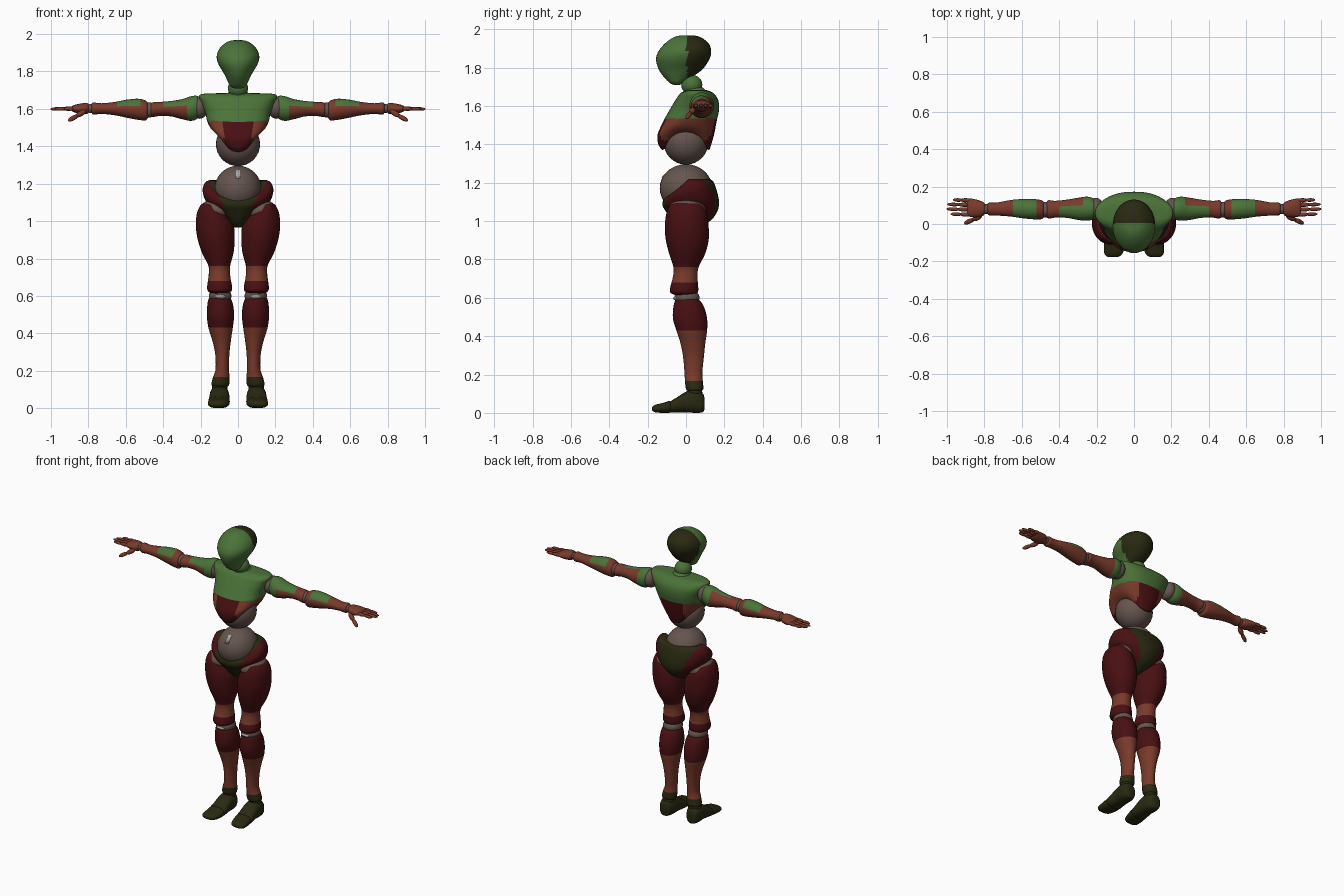
import bpy, bmesh
from math import cos, sin, pi
from mathutils import Vector, Matrix

if "Cube" in bpy.data.objects:
    bpy.data.objects.remove(bpy.data.objects["Cube"])

COLOURS = {
    "green": (0.07, 0.17, 0.04),
    "rust": (0.19, 0.042, 0.024),
    "dark_red": (0.065, 0.005, 0.006),
    "olive": (0.022, 0.022, 0.006),
    "taupe": (0.13, 0.09, 0.077),
    "light_grey": (0.4, 0.38, 0.37),
}
NAMES = list(COLOURS)
MATS = []
for label, rgb in COLOURS.items():
    m = bpy.data.materials.new(label)
    m.use_nodes = True
    m.diffuse_color = (*rgb, 1)
    bsdf = m.node_tree.nodes["Principled BSDF"]
    bsdf.inputs["Base Color"].default_value = (*rgb, 1)
    bsdf.inputs["Roughness"].default_value = 0.7
    MATS.append(m)


def finish(name, bm, colour):
    """Turn a bmesh into a smooth object; colour is a name or a rule(centre, normal)."""
    bmesh.ops.recalc_face_normals(bm, faces=bm.faces)
    bm.normal_update()
    used = []
    for f in bm.faces:
        key = colour if isinstance(colour, str) else colour(f.calc_center_median(), f.normal)
        if key not in used:
            used.append(key)
        f.material_index = used.index(key)
        f.smooth = True
    mesh = bpy.data.meshes.new(name)
    bm.to_mesh(mesh)
    bm.free()
    for key in used:
        mesh.materials.append(MATS[NAMES.index(key)])
    ob = bpy.data.objects.new(name, mesh)
    bpy.context.collection.objects.link(ob)
    return ob


def smooth_rings(rings, steps):
    """Catmull-Rom interpolation between the given cross-sections."""
    out = []
    last = len(rings) - 1
    for i in range(last):
        p = [rings[max(0, min(last, i + k))] for k in (-1, 0, 1, 2)]
        for s in range(steps):
            u = s / steps
            out.append([0.5 * (2 * b + (c - a) * u + (2 * a - 5 * b + 4 * c - d) * u * u
                               + (3 * b - a - 3 * c + d) * u ** 3) for a, b, c, d in zip(*p)])
    return out + [list(rings[-1])]


def loft(name, axis, rings, colour, side=1, power=2.0, n=40, steps=6):
    """Rings are (t, a_low, a_high, b_low, b_high[, side_lift, front_lift])."""
    place = {"x": lambda t, a, b: (t, a, b), "y": lambda t, a, b: (a, t, b),
             "z": lambda t, a, b: (a, b, t)}[axis]
    bm = bmesh.new()
    loops = []
    for r in smooth_rings(rings, steps):
        t, a0, a1, b0, b1 = r[:5]
        lift, front = r[5:] if len(r) > 5 else (0, 0)
        loop = []
        for k in range(n):
            c, s = cos(2 * pi * k / n), sin(2 * pi * k / n)
            ca = abs(c) ** (2 / power) * (1 if c > 0 else -1)
            sb = abs(s) ** (2 / power) * (1 if s > 0 else -1)
            x, y, z = place(t + lift * c * c + front * max(0, -s),
                            (a0 + a1) / 2 + ca * (a1 - a0) / 2, (b0 + b1) / 2 + sb * (b1 - b0) / 2)
            loop.append(bm.verts.new((x * side, y, z)))
        loops.append(loop)
    for lo, hi in zip(loops, loops[1:]):
        for k in range(n):
            bm.faces.new((lo[k], lo[(k + 1) % n], hi[(k + 1) % n], hi[k]))
    for loop in (loops[0], loops[-1]):
        pole = bm.verts.new(sum((v.co for v in loop), Vector()) / n)
        for k in range(n):
            bm.faces.new((loop[k], loop[(k + 1) % n], pole))
    return finish(name, bm, colour)


def ball(name, centre, radii, colour, along=None, seg=32):
    """Ellipsoid, its z axis optionally turned along a direction."""
    bm = bmesh.new()
    bmesh.ops.create_uvsphere(bm, u_segments=seg, v_segments=seg // 2, radius=1)
    turn = Vector(along).to_track_quat("Z", "Y").to_matrix().to_4x4() if along else Matrix()
    bm.transform(Matrix.Translation(centre) @ turn @ Matrix.Diagonal((*radii, 1)))
    return finish(name, bm, colour)


def digit(name, start, end, radius):
    """Finger made of two overlapping rounded segments."""
    a, b = Vector(start), Vector(end)
    for i, (u, thick) in enumerate(((0.28, 1.0), (0.73, 0.85))):
        ball(f"{name}_{i + 1}", a.lerp(b, u), (radius * thick, radius * thick, (b - a).length * 0.3),
             "rust", along=b - a, seg=16)


# Head and neck
loft("head", "z", [
    (1.708, -.015, .015, -.06, -.035), (1.72, -.04, .04, -.085, -.015),
    (1.75, -.056, .056, -.115, .03), (1.79, -.076, .076, -.142, .085),
    (1.84, -.105, .105, -.156, .12), (1.88, -.114, .114, -.146, .131),
    (1.92, -.1, .1, -.115, .122), (1.95, -.07, .07, -.078, .09),
    (1.964, -.042, .042, -.045, .058), (1.968, -.01, .01, -.01, .02)],
    lambda c, n: "green" if c.y < 0.005 else "olive")
ball("neck_upper", (0, .03, 1.71), (.054, .055, .052), "green")
ball("neck_lower", (0, .045, 1.67), (.06, .06, .035), "green")


# Chest shell and belly ball
def chest_rule(c, n):
    if c.z > 1.535:
        return "green"
    return "dark_red" if abs(c.x) < 0.075 else "rust"


loft("chest", "z", [
    (1.37, -.095, .095, -.125, .122, .09, 0), (1.40, -.118, .118, -.144, .132, .07, 0),
    (1.45, -.145, .145, -.148, .146, .045, 0), (1.52, -.165, .165, -.118, .16, .015, 0),
    (1.58, -.175, .175, -.085, .172, 0, 0), (1.63, -.195, .195, -.055, .168, 0, 0),
    (1.665, -.208, .208, -.03, .145, 0, 0), (1.68, -.19, .19, .0, .115, 0, 0),
    (1.684, -.1, .1, .02, .09, 0, 0)], chest_rule, power=2.4, n=56)
ball("belly_ball", (0, 0, 1.412), (.118, .117, .118), "taupe")


# Pelvis ball and hip shell
def hip_rule(c, n):
    return "olive" if abs(c.x) < 0.045 + 0.45 * max(0, c.z - 1.0) else "dark_red"


loft("hips", "z", [
    (.965, -.022, .022, -.03, .05, 0, 0), (1.0, -.062, .062, -.07, .125, 0, 0),
    (1.05, -.12, .12, -.105, .163, 0, 0), (1.1, -.168, .168, -.122, .172, 0, -.02),
    (1.16, -.189, .189, -.12, .16, 0, -.055), (1.205, -.177, .177, -.108, .142, 0, -.085),
    (1.22, -.15, .15, -.09, .12, 0, -.1)], hip_rule, power=2.1, n=56)
ball("pelvis_ball", (0, 0, 1.17), (.126, .137, .126), "taupe")
loft("belly_mark", "z", [(1.228, -.012, .012, -.128, -.118), (1.272, -.012, .012, -.085, -.076)],
     "light_grey", power=6, n=16, steps=1)


# Colour rules for the limbs
def thigh_rule(c, n):
    return "rust" if .68 < c.z < .757 else "dark_red"


def shin_rule(c, n):
    return "dark_red" if c.z > .435 else ("rust" if c.z > .168 else "olive")


def upper_arm_rule(c, n):
    return "green" if abs(c.x) < .275 or (n.z > .35 and n.y < .3 and abs(c.x) < .4) else "rust"


def forearm_rule(c, n):
    return "green" if n.z > .35 and .52 < abs(c.x) < .65 else "rust"


for side, tag in ((1, "left"), (-1, "right")):
    # Leg
    ball(f"{tag}_hip_joint", (side * .12, .005, 1.055), (.085, .1, .065), "taupe")
    loft(f"{tag}_thigh", "z", [
        (1.095, .14, .18, -.04, .04), (1.085, .105, .2, -.08, .08), (1.04, .056, .22, -.102, .108),
        (.97, .022, .225, -.11, .118), (.9, .018, .215, -.105, .118), (.83, .024, .192, -.088, .1),
        (.76, .042, .158, -.066, .066), (.71, .042, .157, -.068, .06), (.65, .032, .165, -.083, .064),
        (.625, .036, .16, -.08, .06), (.612, .06, .14, -.05, .04)], thigh_rule, side)
    ball(f"{tag}_knee_joint", (side * .095, .005, .6), (.06, .066, .045), "taupe")
    ball(f"{tag}_knee_mark", (side * .095, -.055, .597), (.03, .012, .01), "light_grey", seg=16)
    loft(f"{tag}_shin", "z", [
        (.6, .06, .13, -.035, .045), (.588, .04, .155, -.055, .07), (.55, .026, .164, -.066, .095),
        (.49, .021, .166, -.068, .11), (.43, .028, .158, -.05, .11), (.36, .038, .137, -.028, .1),
        (.29, .046, .122, -.015, .093), (.21, .048, .12, -.008, .085), (.16, .045, .135, -.005, .088),
        (.125, .048, .142, .0, .09), (.112, .06, .13, .015, .075)], shin_rule, side)
    ball(f"{tag}_ankle_joint", (side * .098, .045, .105), (.042, .04, .04), "olive")
    loft(f"{tag}_foot", "y", [
        (.097, .085, .12, .025, .07), (.088, .066, .138, .004, .1), (.05, .05, .15, 0, .118),
        (0, .046, .152, .003, .11), (-.045, .045, .156, .002, .082), (-.078, .046, .157, .002, .062),
        (-.088, .07, .13, .015, .045)], "olive", side, power=2.5)
    loft(f"{tag}_toes", "y", [
        (-.075, .06, .14, .01, .05), (-.085, .046, .157, .001, .062), (-.12, .05, .16, 0, .052),
        (-.16, .062, .158, .003, .042), (-.177, .085, .14, .012, .03)], "olive", side, power=2.5)

    # Arm
    ball(f"{tag}_shoulder_joint", (side * .205, .08, 1.607), (.045, .06, .06), "taupe")
    loft(f"{tag}_upper_arm", "x", [
        (.205, .05, .11, 1.585, 1.64), (.215, .027, .135, 1.55, 1.668), (.25, .018, .146, 1.536, 1.668),
        (.3, .022, .14, 1.545, 1.652), (.36, .033, .13, 1.56, 1.642), (.42, .034, .124, 1.562, 1.637),
        (.46, .03, .126, 1.557, 1.634), (.472, .055, .1, 1.58, 1.62)], upper_arm_rule, side)
    ball(f"{tag}_elbow_joint", (side * .475, .077, 1.594), (.04, .042, .04), "taupe")
    loft(f"{tag}_forearm", "x", [
        (.478, .055, .105, 1.57, 1.62), (.49, .028, .125, 1.54, 1.642), (.53, .025, .133, 1.541, 1.654),
        (.59, .03, .134, 1.552, 1.65), (.66, .04, .128, 1.566, 1.637), (.73, .045, .115, 1.573, 1.63),
        (.775, .046, .114, 1.57, 1.634), (.785, .065, .1, 1.59, 1.62)], forearm_rule, side)
    ball(f"{tag}_wrist_joint", (side * .79, .08, 1.602), (.025, .027, .024), "taupe")
    loft(f"{tag}_palm", "x", [
        (.795, .065, .1, 1.588, 1.618), (.805, .045, .116, 1.574, 1.63), (.84, .036, .13, 1.572, 1.629),
        (.88, .04, .136, 1.583, 1.619), (.893, .055, .125, 1.593, 1.61)], "rust", side)
    for name, y, tip in (("index", .05, .978), ("middle", .077, 1.0), ("ring", .102, .996), ("little", .126, .966)):
        digit(f"{tag}_{name}_finger", (side * .872, y, 1.602), (side * tip, y + .003, 1.599), .0115)
    digit(f"{tag}_thumb", (side * .815, .045, 1.59), (side * .905, .003, 1.537), .015)
